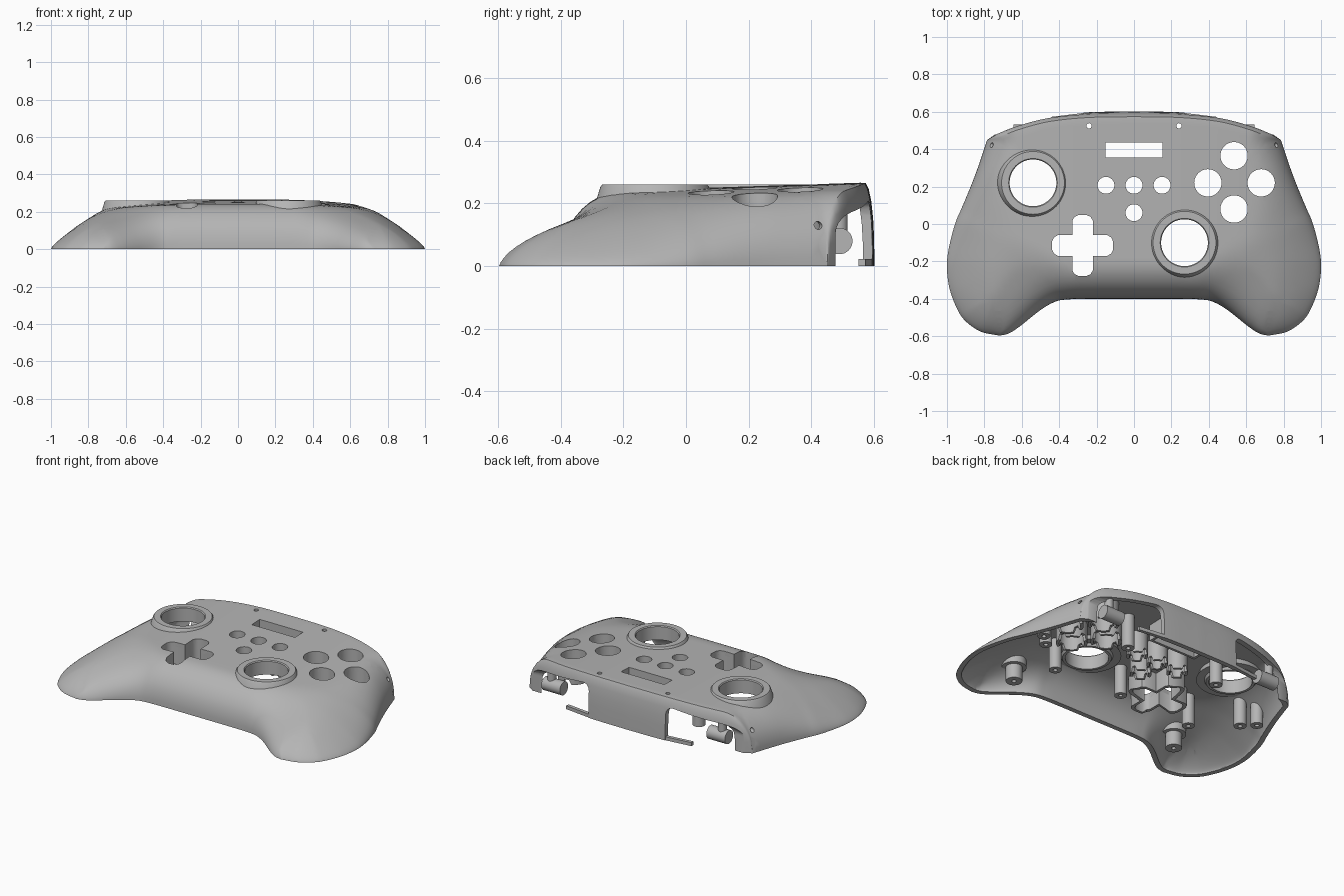
import bpy, bmesh, math
from mathutils import Vector, Matrix, kdtree, geometry

cube = bpy.data.objects.get("Cube")
if cube:
    bpy.data.objects.remove(cube)

grey = bpy.data.materials.new("matte grey plastic")
grey.use_nodes = True
grey.diffuse_color = (0.46, 0.46, 0.46, 1)
grey.node_tree.nodes["Principled BSDF"].inputs["Base Color"].default_value = (0.46, 0.46, 0.46, 1)
parts = []


def finish(bm, name, keep=True):
    bmesh.ops.recalc_face_normals(bm, faces=bm.faces)
    mesh = bpy.data.meshes.new(name)
    bm.to_mesh(mesh)
    bm.free()
    obj = bpy.data.objects.new(name, mesh)
    bpy.context.collection.objects.link(obj)
    if keep:
        mesh.materials.append(grey)
        parts.append(obj)
    else:
        obj.hide_render = True
    return obj


def spline(points, steps=8):
    """Smooth curve through the points."""
    p = [Vector(q) for q in points]
    p = [2 * p[0] - p[1]] + p + [2 * p[-1] - p[-2]]
    out = []
    for a, b, c, d in zip(p, p[1:], p[2:], p[3:]):
        for i in range(steps):
            t = i / steps
            out.append(0.5 * (2 * b + (c - a) * t + (2 * a - 5 * b + 4 * c - d) * t**2
                              + (3 * b - a - 3 * c + d) * t**3))
    return out + [p[-2]]


# Half of the plan outline: back edge, side with grip, front edge
back = spline([(0, .602), (.25, .597), (.46, .575), (.62, .533), (.715, .495), (.785, .45)])
side = spline([(.785, .45), (.85, .26), (.915, .1), (.957, 0), (.992, -.14), (1, -.24),
               (.985, -.35), (.945, -.455), (.9, -.52), (.82, -.575), (.72, -.597)])
front = spline([(.72, -.597), (.67, -.585), (.61, -.547), (.5, -.46), (.42, -.415),
                (.35, -.403), (.23, -.4), (0, -.4)])
half = back + side[1:] + front[1:]
outline = half + [Vector((-p.x, p.y)) for p in reversed(half[1:-1])]


def make_tree(curve):
    tree = kdtree.KDTree(len(curve))
    for i, p in enumerate(curve):
        tree.insert(p.to_3d(), i)
    tree.balance()
    return tree


curves = [(c, make_tree(c)) for c in (back, side, front)]


def distance(q, curve, tree):
    _, i, best = tree.find(q.to_3d())
    for j in (i - 1, i):
        if 0 <= j < len(curve) - 1:
            a, b = curve[j], curve[j + 1]
            t = max(0, min(1, (q - a).dot(b - a) / (b - a).length_squared))
            best = min(best, (q - a.lerp(b, t)).length)
    return best


def edge_distance(x, y):
    return min(distance(Vector((abs(x), y)), c, t) for c, t in curves)


def ease(a, b, v):
    t = max(0, min(1, (v - a) / (b - a)))
    return t * t * (3 - 2 * t)


def height(x, y, inset=0.0):
    """Top surface: a gently crowned slope rounded off differently at each edge."""
    q = Vector((abs(x), y))
    s, f = ease(-.35, .3, y), ease(.3, .75, q.x)
    rounding = ((.032, .4), (.48 - .3 * s, .72 - .27 * s), (.2 + .26 * f, .45 + .22 * f))
    total = -2
    for (curve, tree), (width, power) in zip(curves, rounding):
        t = max(0, min(1, (distance(q, curve, tree) - inset) / width))
        total += max((1 - (1 - t) ** 2) ** power, 1e-3) ** -6
    return (.248 + .033 * y - .1 * q.x ** 3 - .9 * inset) * total ** (-1 / 6)


def dome(name, inset, base, keep):
    """Closed solid under the top surface, shrunk by inset."""
    n = len(outline)
    normals = []
    for i in range(n):
        t = (outline[(i + 1) % n] - outline[i - 1]).normalized()
        normals.append(Vector((t.y, -t.x)))
    points = [p + m * inset for p, m in zip(outline, normals)]
    for e in (.001, .004, .01, .018, .028, .045, .068, .095, .13):
        for p, m in zip(outline, normals):
            q = p + m * (inset + e)
            if edge_distance(q.x, q.y) > .9 * (inset + e):
                points.append(q)
    for i in range(-32, 33):
        for j in range(-20, 21):
            q = Vector((i * .03, j * .03))
            if edge_distance(q.x, q.y) > inset + .15:
                points.append(q)
    verts, _, faces, *_ = geometry.delaunay_2d_cdt(points, [], [list(range(n))], 1, 1e-6)
    bm = bmesh.new()
    vs = [bm.verts.new((v.x, v.y, 0)) for v in verts]
    for f in faces:
        bm.faces.new([vs[i] for i in f])
    bmesh.ops.delete(bm, geom=[v for v in bm.verts if not v.link_faces], context='VERTS')
    for v in bm.verts:
        v.co.z = base if v.is_boundary else height(v.co.x, v.co.y, inset)
    bmesh.ops.edgeloop_fill(bm, edges=[e for e in bm.edges if e.is_boundary])
    return finish(bm, name, keep)


def circle(r, n=40):
    return [Vector((r * math.cos(i * math.tau / n), r * math.sin(i * math.tau / n))) for i in range(n)]


def rectangle(a, b):
    return [Vector(p) for p in ((a, b), (-a, b), (-a, -b), (a, -b))]


def cross(length, a):
    arm = [(length - .03, -a), (length - .01, -a + .012), (length, -a * .4), (length, a * .4),
           (length - .01, a - .012), (length - .03, a), (a, a)]
    return [Matrix.Rotation(k * math.pi / 2, 2) @ Vector(p) for k in range(4) for p in arm]


def punch(bm, loop, at):
    """Vertical prism added to the hole cutter."""
    rows = [[bm.verts.new((p.x + at[0], p.y + at[1], z)) for p in loop] for z in (.04, .4)]
    bm.faces.new(rows[0])
    bm.faces.new(rows[1])
    for i in range(len(loop)):
        bm.faces.new((rows[0][i - 1], rows[0][i], rows[1][i], rows[1][i - 1]))


def collar(name, inner, outer, at, bottom, notch=0.0):
    """Tube hanging from the underside of the shell, with optional notches."""
    bm = bmesh.new()
    rings = []
    for loop, top in ((inner, False), (outer, False), (outer, True), (inner, True)):
        ring = []
        for i, p in enumerate(loop):
            x, y = p.x + at[0], p.y + at[1]
            z = height(x, y) - .012
            if not top:
                z = min(bottom + (notch if i % 10 < 3 else 0), z - .01)
            ring.append(bm.verts.new((x, y, z)))
        rings.append(ring)
    for a, b in zip(rings, rings[1:] + rings[:1]):
        for i in range(len(a)):
            bm.faces.new((a[i - 1], a[i], b[i], b[i - 1]))
    finish(bm, name)


# Hollow shell
shell = dome("top_shell", 0, 0, True)
hollow = dome("hollow_cutter", .03, -.05, False)

# Button openings with their guide collars underneath
holes = bmesh.new()
for at in ((.535, .365), (.395, .22), (.68, .22), (.535, .08)):
    punch(holes, circle(.073), at)
    collar("face_button_guide", circle(.073), circle(.09), at, .09, .03)
for at in ((-.15, .207), (0, .207), (.15, .207), (0, .06)):
    punch(holes, circle(.045), at)
    collar("small_button_guide", circle(.045), circle(.062), at, .09, .03)
pad, screen = (-.275, -.115), (0, .395)
punch(holes, cross(.163, .055), pad)
collar("direction_pad_guide", cross(.163, .055), cross(.18, .072), pad, .1, .02)
punch(holes, rectangle(.152, .04), screen)
collar("screen_frame", rectangle(.152, .04), rectangle(.168, .056), screen, .13)

# Stick openings and raised rings
sticks = ((-.54, .22), (.27, -.1))
profile = ((.198, .185), (.186, .212), (.174, .252), (.168, .26), (.13, .26),
           (.125, .254), (.125, .17), (.142, .17), (.15, .185))
for at in sticks:
    punch(holes, circle(.138), at)
    bm = bmesh.new()
    rings = [[bm.verts.new((p.x + at[0], p.y + at[1], z)) for p in circle(r, 64)] for r, z in profile]
    for a, b in zip(rings, rings[1:] + rings[:1]):
        for i in range(64):
            bm.faces.new((a[i - 1], a[i], b[i], b[i - 1]))
    finish(bm, "stick_ring")

# Screw holes and shoulder openings with a top that falls towards the sides
for s in (-1, 1):
    punch(holes, circle(.014, 16), (s * .24, .525))
    turn = Vector((s, .22, 0)).to_track_quat('Z', 'Y').to_matrix().to_4x4()
    bmesh.ops.create_cone(holes, cap_ends=True, segments=16, radius1=.013, radius2=.013, depth=.15,
                          matrix=Matrix.Translation((s * .775, .425, .13)) @ turn)
    box = bmesh.ops.create_cube(holes, size=1, matrix=Matrix.Translation((s * .635, .639, .007))
                                @ Matrix.Diagonal((.73, .322, .414, 1)))
    for v in box["verts"]:
        if v.co.z > 0 and abs(v.co.x) > .6:
            v.co.z -= .09
    edges = list({e for v in box["verts"] for e in v.link_edges})
    bmesh.ops.bevel(holes, geom=edges, offset=.05, segments=5, profile=.5, affect='EDGES')
hole_cutter = finish(holes, "hole_cutter", False)

for cutter in (hollow, hole_cutter):
    mod = shell.modifiers.new(cutter.name, 'BOOLEAN')
    mod.operation, mod.solver, mod.object = 'DIFFERENCE', 'EXACT', cutter
graph = bpy.context.evaluated_depsgraph_get()
shell.data = bpy.data.meshes.new_from_object(shell.evaluated_get(graph))
shell.modifiers.clear()
for cutter in (hollow, hole_cutter):
    bpy.data.objects.remove(cutter)

# Screw posts, trigger hinges and lower strips, mirrored
collar("centre_post", circle(.012), circle(.036), (0, -.12), .03)
for s in (-1, 1):
    for x, y, r, z in ((.6, -.36, .048, .01), (.5, -.11, .037, .01), (.73, .08, .037, .01),
                       (.8, .147, .037, .01), (.33, .34, .037, .02)):
        collar("screw_post", circle(.013), circle(r), (s * x, y), z)
    collar("grip_post_base", circle(.03), circle(.072), (s * .6, -.36), .1)
    collar("hinge_post", circle(.01), circle(.026), (s * .6, .49), .1)
    bm = bmesh.new()
    bmesh.ops.create_cone(bm, cap_ends=True, segments=32, radius1=.042, radius2=.042, depth=.13,
                          matrix=Matrix.Translation((s * .58, .49, .08)) @ Matrix.Rotation(math.pi / 2, 4, 'Y'))
    finish(bm, "trigger_hinge")
    bm = bmesh.new()
    bmesh.ops.create_cube(bm, size=1, matrix=Matrix.Translation((s * .35, .573, .011))
                          @ Matrix.Rotation(-s * .12, 4, 'Z') @ Matrix.Diagonal((.18, .022, .022, 1)))
    finish(bm, "lower_strip")

# Smooth shading with sharp edges kept
bpy.ops.object.select_all(action='DESELECT')
for obj in parts:
    obj.select_set(True)
bpy.context.view_layer.objects.active = shell
bpy.ops.object.shade_smooth_by_angle(angle=math.radians(35))
